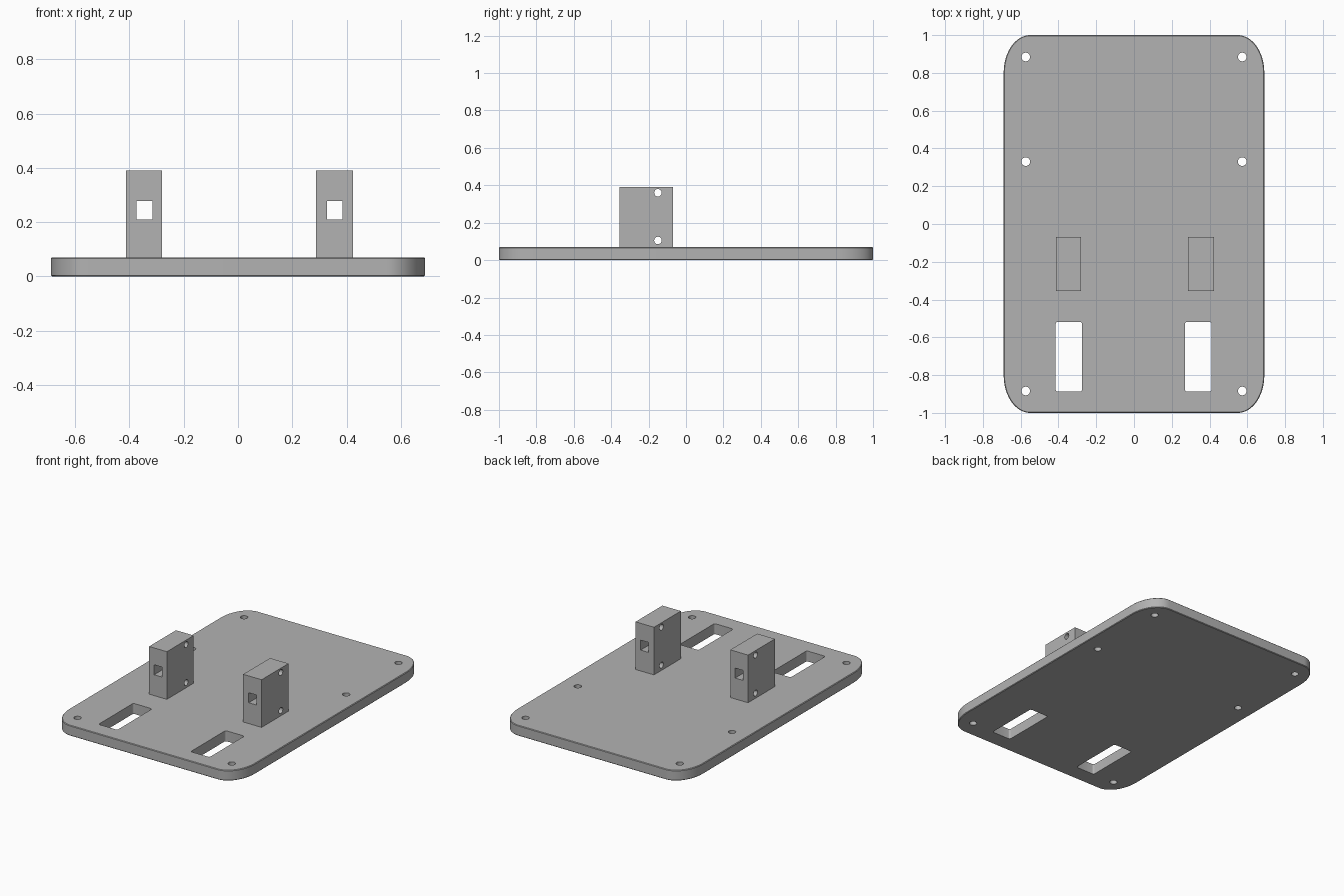
import bpy, bmesh
from math import cos, sin, pi, radians
from mathutils import Matrix, Vector

if "Cube" in bpy.data.objects:
    bpy.data.objects.remove(bpy.data.objects["Cube"])

HALF_X, HALF_Y, THICK = 0.69, 1.0, 0.07
BLOCK_TOP = 0.39

grey = bpy.data.materials.new("plain grey")
grey.use_nodes = True
grey.diffuse_color = (0.45, 0.45, 0.45, 1)
grey.node_tree.nodes["Principled BSDF"].inputs["Base Color"].default_value = grey.diffuse_color


def rounded_prism(bm, cx, cy, hx, hy, rx, ry, z0, z1, steps):
    """Upright prism with elliptical rounded corners."""
    ring = []
    for q, (sx, sy) in enumerate([(1, 1), (-1, 1), (-1, -1), (1, -1)]):
        for i in range(steps + 1):
            a = (q + i / steps) * pi / 2
            ring.append(bm.verts.new((cx + sx * (hx - rx) + rx * cos(a),
                                      cy + sy * (hy - ry) + ry * sin(a), z0)))
    base = bm.faces.new(ring)
    ext = bmesh.ops.extrude_face_region(bm, geom=[base])
    top = [v for v in ext["geom"] if isinstance(v, bmesh.types.BMVert)]
    bmesh.ops.translate(bm, verts=top, vec=(0, 0, z1 - z0))


def box(bm, lo, hi):
    lo, hi = Vector(lo), Vector(hi)
    bmesh.ops.create_cube(bm, size=1, matrix=Matrix.Translation((lo + hi) / 2)
                          @ Matrix.Diagonal((*(hi - lo), 1)))


def drill(bm, centre, radius, depth, axis):
    turn = Matrix.Rotation(pi / 2, 4, "Y") if axis == "X" else Matrix.Identity(4)
    bmesh.ops.create_cone(bm, cap_ends=True, segments=32, radius1=radius, radius2=radius,
                          depth=depth, matrix=Matrix.Translation(centre) @ turn)


def to_object(bm, name):
    bmesh.ops.recalc_face_normals(bm, faces=bm.faces)
    mesh = bpy.data.meshes.new(name)
    bm.to_mesh(mesh)
    bm.free()
    mesh.materials.append(grey)
    obj = bpy.data.objects.new(name, mesh)
    bpy.context.collection.objects.link(obj)
    return obj


def finish(obj, cutter_bm):
    """Cut the holes out, then smooth only the gentle edges."""
    cutter = to_object(cutter_bm, obj.name + "_cutter")
    cutter.hide_render = True
    mod = obj.modifiers.new("holes", "BOOLEAN")
    mod.operation, mod.solver, mod.object = "DIFFERENCE", "EXACT", cutter
    bpy.ops.object.select_all(action="DESELECT")
    obj.select_set(True)
    bpy.context.view_layer.objects.active = obj
    bpy.ops.object.modifier_apply(modifier=mod.name)
    bpy.data.objects.remove(cutter)
    bpy.ops.object.shade_smooth_by_angle(angle=radians(30))


# Base plate with a fine edge chamfer
bm = bmesh.new()
rounded_prism(bm, 0, 0, HALF_X, HALF_Y, 0.14, 0.2, 0, THICK, 16)
rims = [e for e in bm.edges if abs(e.verts[0].co.z - e.verts[1].co.z) < 1e-5]
bmesh.ops.bevel(bm, geom=rims, offset=0.004, segments=1, affect="EDGES")
plate = to_object(bm, "base_plate")

# Screw holes and long slots in the plate
cut = bmesh.new()
for x in (-0.573, 0.573):
    for y in (-0.884, 0.33, 0.884):
        drill(cut, (x, y, THICK / 2), 0.023, 0.3, "Z")
for x in (-0.345, 0.34):
    rounded_prism(cut, x, -0.703, 0.07, 0.185, 0.012, 0.012, -0.1, 0.2, 4)
finish(plate, cut)

# Upright blocks with a square passage and two cross holes
for name, x0, x1, window in (("right_block", -0.412, -0.28, -0.345),
                             ("left_block", 0.287, 0.424, 0.357)):
    bm = bmesh.new()
    box(bm, (x0, -0.355, THICK - 0.002), (x1, -0.07, BLOCK_TOP))
    block = to_object(bm, name)
    cut = bmesh.new()
    box(cut, (window - 0.029, -0.5, 0.21), (window + 0.029, 0.1, 0.277))
    for z in (0.105, 0.36):
        drill(cut, ((x0 + x1) / 2, -0.15, z), 0.02, 0.4, "X")
    finish(block, cut)
